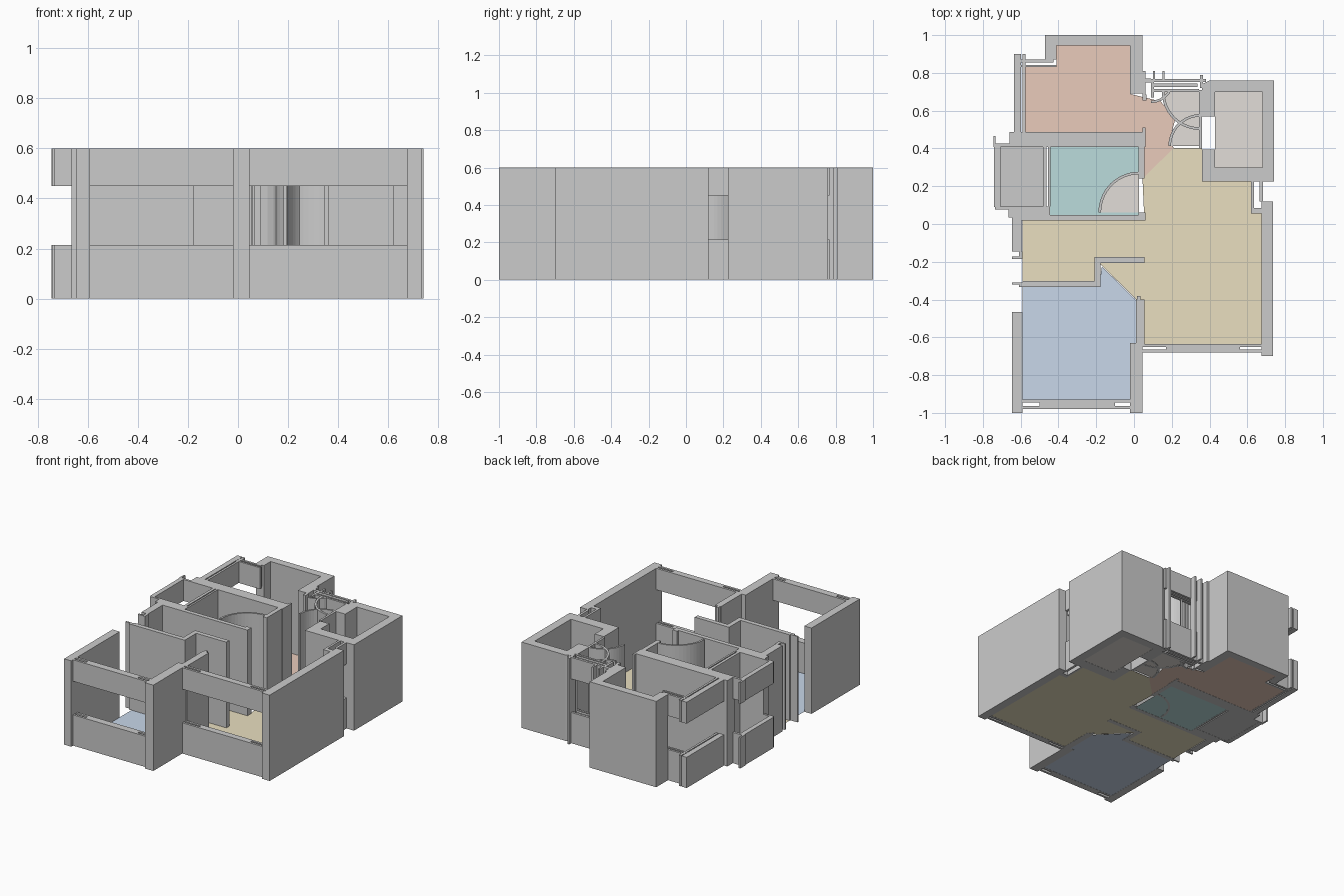
import bpy, bmesh, math

H, SILL, HEAD = 0.6, 0.215, 0.45   # wall height, window sill and head
FULL = [(0, H)]
SPLIT = [(0, SILL), (HEAD, H)]


def finish(name, bm, color=None):
    me = bpy.data.meshes.new(name)
    bm.to_mesh(me)
    bm.free()
    ob = bpy.data.objects.new(name, me)
    bpy.context.collection.objects.link(ob)
    if color:
        mat = bpy.data.materials.new(name + "_colour")
        mat.diffuse_color = (*color, 1)
        me.materials.append(mat)
    return ob


def prism(bm, pts, z0, z1):
    face = bm.faces.new([bm.verts.new((x, y, z0)) for x, y in pts])
    ext = bmesh.ops.extrude_face_region(bm, geom=[face], use_keep_orig=True)
    vs = [v for v in ext["geom"] if isinstance(v, bmesh.types.BMVert)]
    bmesh.ops.translate(bm, vec=(0, 0, z1 - z0), verts=vs)


def walls(name, rects, spans=FULL):
    """Upright wall blocks given as (x0, x1, y0, y1)."""
    bm = bmesh.new()
    for x0, x1, y0, y1 in rects:
        for z0, z1 in spans:
            prism(bm, [(x0, y0), (x1, y0), (x1, y1), (x0, y1)], z0, z1)
    bmesh.ops.recalc_face_normals(bm, faces=bm.faces)
    return finish(name, bm)


def plan(name, pts, spans=FULL):
    """Wall following an outline."""
    bm = bmesh.new()
    for z0, z1 in spans:
        prism(bm, pts, z0, z1)
    bmesh.ops.recalc_face_normals(bm, faces=bm.faces)
    return finish(name, bm)


def floor(name, pts, color, z=0.001):
    bm = bmesh.new()
    f = bm.faces.new([bm.verts.new((x, y, z)) for x, y in pts])
    f.normal_update()
    if f.normal.z < 0:
        f.normal_flip()
    return finish(name, bm, color)


def rect(x0, x1, y0, y1):
    return [(x0, y0), (x1, y0), (x1, y1), (x0, y1)]


def arc(cx, cy, r, a0, a1, n=14):
    return [(cx + r * math.cos(math.radians(a0 + (a1 - a0) * i / n)),
             cy + r * math.sin(math.radians(a0 + (a1 - a0) * i / n))) for i in range(n + 1)]


def door_swing(name, cx, cy, r, a0, a1):
    plan(name + "_arc", arc(cx, cy, r, a0, a1) + arc(cx, cy, r - 0.014, a1, a0))
    floor(name + "_floor", [(cx, cy)] + arc(cx, cy, r - 0.007, a0, a1), STONE, 0.002)


def front_window(name, x0, x1, y0, y1, s0, s1):
    """Split window wall with a narrow slot at each end of its cavity."""
    a, b = y0 + 0.016, y1 - 0.016
    walls(name, [(x0, x1, y0, a), (x0, x1, b, y1), (s0, s1, a, b)], SPLIT)


STONE = (0.76, 0.73, 0.69)

# bedroom at the front left
walls("front_left_bedroom_wall", [(-0.645, -0.59, -1, -0.465)])
walls("front_centre_pillar", [(-0.02, 0.045, -1, -0.63), (0.01, 0.055, -0.64, -0.4),
                              (0.015, 0.035, -0.4, -0.38)])
front_window("bedroom_window", -0.59, -0.02, -0.98, -0.93, -0.5, -0.1)

# thin stepped partition between bedroom and hall
plan("stepped_partition", [(-0.645, -0.31), (-0.59, -0.31), (-0.59, -0.302), (-0.21, -0.302),
                           (-0.21, -0.175), (0.055, -0.175), (0.055, -0.207), (-0.178, -0.207),
                           (-0.178, -0.334), (-0.61, -0.334), (-0.61, -0.32), (-0.645, -0.32)])
walls("left_hall_wall", [(-0.645, -0.595, -0.145, 0.035), (-0.61, -0.59, -0.185, -0.145),
                         (-0.645, -0.61, -0.185, -0.172)])

# living room
front_window("living_room_window", 0.045, 0.68, -0.68, -0.635, 0.17, 0.56)
walls("right_living_wall", [(0.675, 0.735, -0.7, 0.12), (0.62, 0.675, 0.055, 0.085)])
walls("right_small_window", [(0.62, 0.635, 0.085, 0.225), (0.665, 0.682, 0.12, 0.235)], SPLIT)

# shaft room at the right, open at its left side
plan("shaft_room_walls", [(0.36, 0.395), (0.36, 0.225), (0.74, 0.225), (0.74, 0.76), (0.4, 0.76),
                          (0.36, 0.74), (0.36, 0.57), (0.43, 0.57), (0.43, 0.7), (0.68, 0.7),
                          (0.68, 0.3), (0.43, 0.3), (0.43, 0.395)])
walls("entry_door_leaves", [(0.345, 0.36, 0.4, 0.71)])

# bathroom and balcony
walls("bathroom_walls", [(-0.66, 0.06, 0.408, 0.487), (-0.665, -0.445, 0.035, 0.092),
                         (-0.61, -0.445, 0.018, 0.035), (-0.445, 0.06, 0.018, 0.048),
                         (0.025, 0.055, 0.24, 0.408), (0.025, 0.06, 0.048, 0.062),
                         (-0.482, -0.462, 0.092, 0.408), (-0.455, -0.442, 0.092, 0.408)])
walls("balcony_parapet", [(-0.74, -0.708, 0.09, 0.41), (-0.745, -0.66, 0.408, 0.425),
                          (-0.735, -0.66, 0.078, 0.092), (-0.745, -0.733, 0.41, 0.465)], SPLIT)
door_swing("bathroom_door", 0.027, 0.062, 0.215, 90, 180)

# rear bedroom
plan("rear_bedroom_wall", [(-0.47, 0.87), (-0.41, 0.87), (-0.41, 0.945), (-0.02, 0.945),
                           (-0.02, 0.69), (0.045, 0.69), (0.045, 1), (-0.47, 1)])
walls("rear_corner_window", [(-0.61, -0.41, 0.83, 0.843), (-0.61, -0.425, 0.855, 0.87),
                             (-0.635, -0.597, 0.487, 0.9), (-0.59, -0.575, 0.487, 0.9)], SPLIT)

# entry window with jambs and the two door swings
walls("entry_window", [(0.055, 0.38, 0.752, 0.768), (0.09, 0.345, 0.7, 0.714),
                       (0.09, 0.335, 0.724, 0.744)], SPLIT)
walls("entry_jambs", [(0.045, 0.065, 0.655, 0.685), (0.045, 0.06, 0.685, 0.81),
                      (0.06, 0.09, 0.75, 0.77), (0.1, 0.112, 0.765, 0.81),
                      (0.15, 0.162, 0.765, 0.81), (0.09, 0.105, 0.67, 0.752),
                      (0.35, 0.365, 0.72, 0.79), (0.045, 0.06, 0.487, 0.51)])
door_swing("front_door", 0.348, 0.698, 0.2, 180, 270)
door_swing("inner_door", 0.352, 0.412, 0.17, 90, 180)
plan("entry_corner_arc", arc(0.09, 0.76, 0.12, -90, -25, 5) + arc(0.09, 0.76, 0.107, -25, -90, 5))

# coloured floors
floor("front_bedroom_floor", [(-0.59, -0.93), (-0.02, -0.93), (-0.02, -0.635), (0.012, -0.635),
                              (0.012, -0.405), (-0.17, -0.225), (-0.185, -0.33), (-0.59, -0.33)],
      (0.58, 0.68, 0.82))
floor("living_room_floor", [(-0.59, 0.018), (0.055, 0.018), (0.045, 0.24), (0.21, 0.402),
                            (0.36, 0.402), (0.36, 0.225), (0.62, 0.225), (0.62, 0.055),
                            (0.677, 0.055), (0.677, -0.637), (0.053, -0.637), (0.053, -0.4),
                            (0.012, -0.4), (-0.17, -0.22), (-0.205, -0.18), (-0.205, -0.303),
                            (-0.59, -0.303)], (0.82, 0.74, 0.53))
floor("rear_bedroom_floor", [(-0.577, 0.485), (-0.577, 0.833), (-0.41, 0.833), (-0.41, 0.946),
                             (-0.018, 0.946), (-0.018, 0.688), (0.055, 0.67), (0.14, 0.65),
                             (0.22, 0.56), (0.19, 0.45), (0.21, 0.402), (0.045, 0.24),
                             (0.045, 0.485)], (0.82, 0.6, 0.5))
floor("bathroom_floor", rect(-0.445, 0.026, 0.046, 0.41), (0.5, 0.72, 0.72))
floor("balcony_floor", rect(-0.71, -0.48, 0.09, 0.41), (0.55, 0.55, 0.55))
floor("shaft_room_floor", rect(0.428, 0.682, 0.298, 0.702), STONE)
